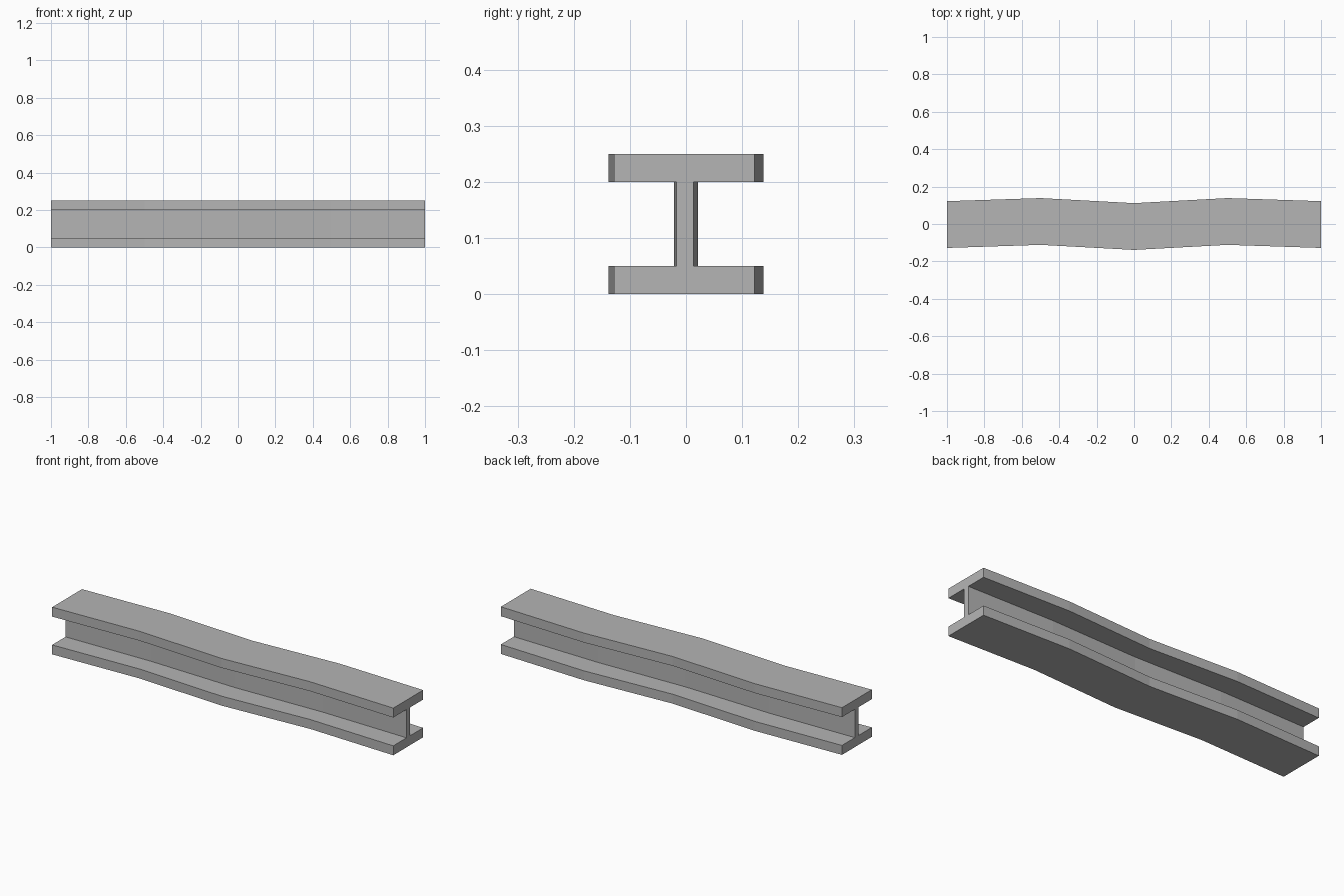
import bpy
import bmesh

old = bpy.data.objects.get("Cube")
if old:
    bpy.data.objects.remove(old, do_unlink=True)

steel = bpy.data.materials.new("plain grey steel")
grey = (0.46, 0.46, 0.46, 1)
steel.diffuse_color = grey
steel.use_nodes = True
steel.node_tree.nodes["Principled BSDF"].inputs["Base Color"].default_value = grey

# Sideways bend of the beam at five even stations along its length
BEND = (-0.003, 0.0135, -0.0135, 0.0135, -0.003)


def bent_plate(name, width, z_low, z_high, bend_scale):
    """Sweep a rectangular section along the bent length and cap both ends."""
    bm = bmesh.new()
    rings = []
    for i, bend in enumerate(BEND):
        x = -1 + 2 * i / (len(BEND) - 1)
        y = bend * bend_scale
        section = [(-1, z_low), (1, z_low), (1, z_high), (-1, z_high)]
        rings.append([bm.verts.new((x, y + side * width / 2, z)) for side, z in section])
    for a, b in zip(rings, rings[1:]):
        for j in range(4):
            k = (j + 1) % 4
            bm.faces.new((a[j], a[k], b[k], b[j]))
    bm.faces.new(rings[0])
    bm.faces.new(rings[-1])
    bmesh.ops.recalc_face_normals(bm, faces=bm.faces)
    mesh = bpy.data.meshes.new(name)
    bm.to_mesh(mesh)
    bm.free()
    mesh.materials.append(steel)
    obj = bpy.data.objects.new(name, mesh)
    bpy.context.collection.objects.link(obj)
    return obj


# Two wide flanges joined by a thin, less bent web
bent_plate("bottom_flange", 0.25, 0, 0.05, 1)
bent_plate("web", 0.03, 0.05, 0.2, 0.5)
bent_plate("top_flange", 0.25, 0.2, 0.25, 1)
